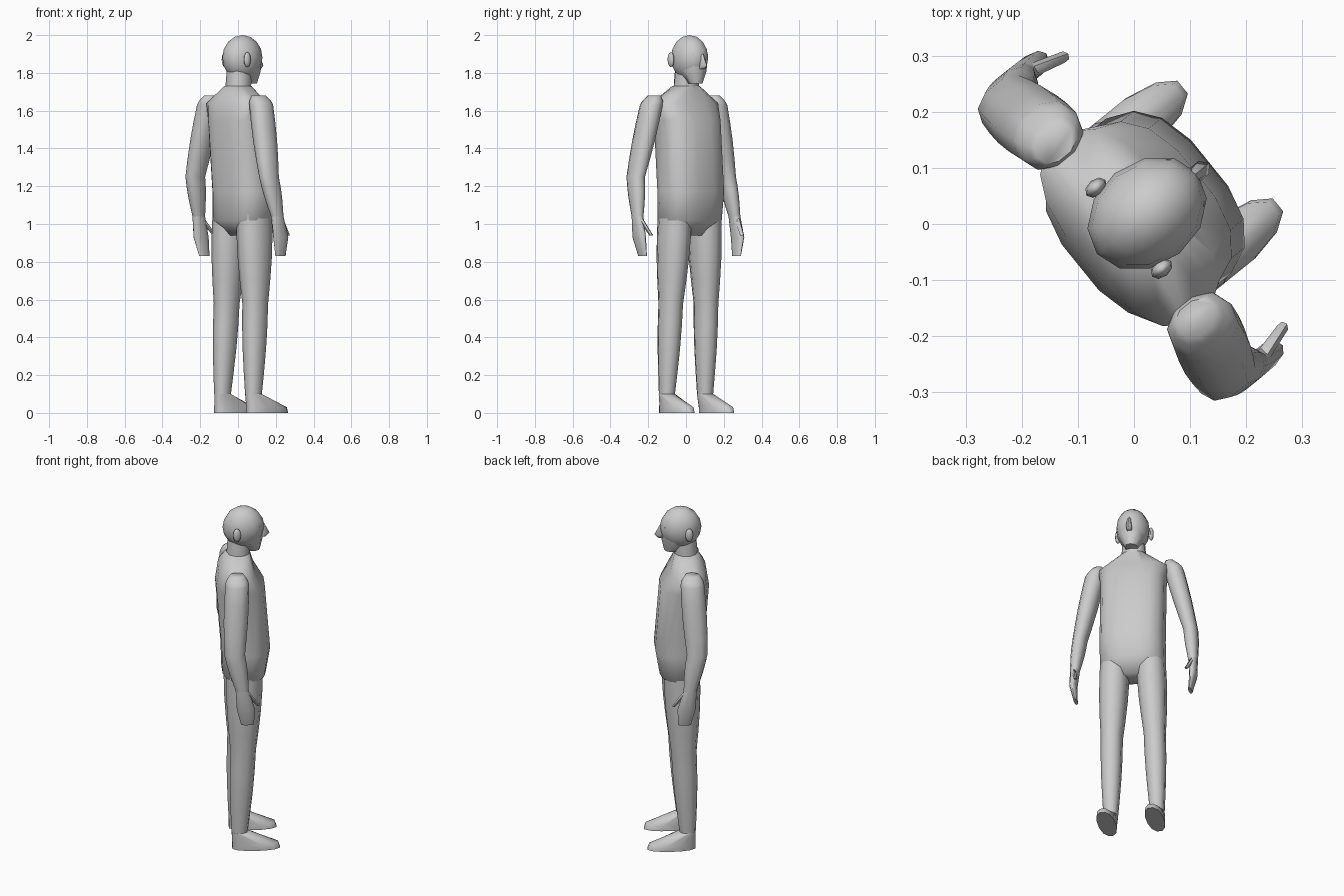
import bpy, bmesh, math
from mathutils import Matrix, Vector

if "Cube" in bpy.data.objects:
    bpy.data.objects.remove(bpy.data.objects["Cube"])

GREY = (0.6, 0.6, 0.6, 1)
TURN = math.radians(129)  # the figure stands turned about the vertical

grey = bpy.data.materials.new("matte_grey")
grey.use_nodes = True
grey.diffuse_color = GREY
grey.node_tree.nodes["Principled BSDF"].inputs["Base Color"].default_value = GREY


def finish(name, bm, mirror):
    """Turn the mesh into a smooth, turned and optionally paired object."""
    bmesh.ops.recalc_face_normals(bm, faces=bm.faces)
    mesh = bpy.data.meshes.new(name)
    bm.to_mesh(mesh)
    bm.free()
    mesh.materials.append(grey)
    part = bpy.data.objects.new(name, mesh)
    bpy.context.collection.objects.link(part)
    part.rotation_euler.z = TURN
    if mirror:
        part.modifiers.new("mirror", "MIRROR").use_mirror_merge = False
    bpy.ops.object.select_all(action="DESELECT")
    part.select_set(True)
    bpy.context.view_layer.objects.active = part
    bpy.ops.object.shade_smooth_by_angle(angle=math.radians(60))


def joint(height, width, depth, side=0, forward=0):
    """Centre of a body section with its half width and half depth."""
    return Vector((side, -forward, height)), Vector((width, depth))


def section(bm, centre, size, sides, power):
    """One horizontal ring; a power below one makes it boxier."""
    ring = []
    for i in range(sides):
        angle = math.tau * (i + 0.5) / sides
        x, y = (math.copysign(abs(v) ** power, v) for v in (math.cos(angle), math.sin(angle)))
        ring.append(bm.verts.new(centre + Vector((size.x * x, size.y * y, 0))))
    return ring


def limb(name, joints, sides=10, power=0.9, bulge=0, mirror=False):
    """Skin a chain of joints, swelling each span by the bulge at its middle."""
    bm = bmesh.new()
    rings = [section(bm, *joints[0], sides, power)]
    for (start, start_size), (end, end_size) in zip(joints, joints[1:]):
        steps = 4 if bulge else 1
        for step in range(1, steps + 1):
            t = step / steps
            swell = 1 + bulge * math.sin(math.pi * t)
            size = start_size.lerp(end_size, t) * swell
            rings.append(section(bm, start.lerp(end, t), size, sides, power))
    for low, high in zip(rings, rings[1:]):
        for i in range(sides):
            bm.faces.new((low[i - 1], low[i], high[i], high[i - 1]))
    bm.faces.new(rings[0])
    bm.faces.new(rings[-1])
    finish(name, bm, mirror)


def ellipsoid(name, centre, radii, sides=12, mirror=False):
    bm = bmesh.new()
    place = Matrix.LocRotScale(Vector(centre), None, Vector(radii))
    bmesh.ops.create_uvsphere(bm, u_segments=sides, v_segments=sides // 2 + 2, radius=1, matrix=place)
    finish(name, bm, mirror)


# Trunk from crotch to neck, boxy in section
limb("torso", [
    joint(height=0.94, width=0.07, depth=0.06, forward=0.03),
    joint(height=1.02, width=0.18, depth=0.12, forward=0.03),
    joint(height=1.17, width=0.18, depth=0.135, forward=0.04),
    joint(height=1.55, width=0.18, depth=0.135, forward=0.01),
    joint(height=1.64, width=0.2, depth=0.1, forward=-0.01),
    joint(height=1.73, width=0.07, depth=0.065),
], sides=16, power=0.75)

limb("neck", [
    joint(height=1.7, width=0.07, depth=0.065),
    joint(height=1.84, width=0.06, depth=0.065, forward=0.01),
])

# Legs with full thighs and calves, standing on wedge feet
ankle = joint(height=0.1, width=0.04, depth=0.045, side=0.13)
limb("legs", [
    joint(height=1.05, width=0.08, depth=0.1, side=0.1, forward=0.03),
    joint(height=0.58, width=0.06, depth=0.07, side=0.12, forward=0.02),
    ankle,
], bulge=0.1, mirror=True)

limb("feet", [
    joint(height=0, width=0.05, depth=0.135, side=0.135, forward=0.09),
    joint(height=0.03, width=0.05, depth=0.13, side=0.135, forward=0.085),
    ankle,
], sides=12, mirror=True)

# Arms hang slightly away from the trunk, ending in mitten hands
wrist = joint(height=1.04, width=0.026, depth=0.036, side=0.33)
limb("arms", [
    joint(height=1.68, width=0.03, depth=0.04, side=0.2, forward=-0.02),
    joint(height=1.63, width=0.055, depth=0.065, side=0.22, forward=-0.02),
    joint(height=1.25, width=0.04, depth=0.057, side=0.31, forward=-0.04),
    wrist,
], bulge=0.1, mirror=True)

limb("hands", [
    wrist,
    joint(height=0.93, width=0.02, depth=0.05, side=0.335, forward=0.02),
    joint(height=0.83, width=0.01, depth=0.035, side=0.32, forward=0.03),
], mirror=True)

limb("thumbs", [
    joint(height=1.03, width=0.012, depth=0.02, side=0.33, forward=0.02),
    joint(height=0.94, width=0.01, depth=0.01, side=0.31, forward=0.09),
], sides=6, mirror=True)

# Head with jaw, nose and ears
ellipsoid("skull", centre=(0, -0.03, 1.88), radii=(0.092, 0.115, 0.12))

limb("jaw", [
    joint(height=1.745, width=0.035, depth=0.045, forward=0.075),
    joint(height=1.81, width=0.07, depth=0.09, forward=0.045),
    joint(height=1.9, width=0.08, depth=0.1, forward=0.04),
])

limb("nose", [
    joint(height=1.82, width=0.014, depth=0.02, forward=0.135),
    joint(height=1.84, width=0.017, depth=0.028, forward=0.145),
    joint(height=1.9, width=0.01, depth=0.012, forward=0.13),
], sides=6)

ellipsoid("ears", centre=(0.093, 0.012, 1.87), radii=(0.015, 0.022, 0.04), sides=8, mirror=True)
